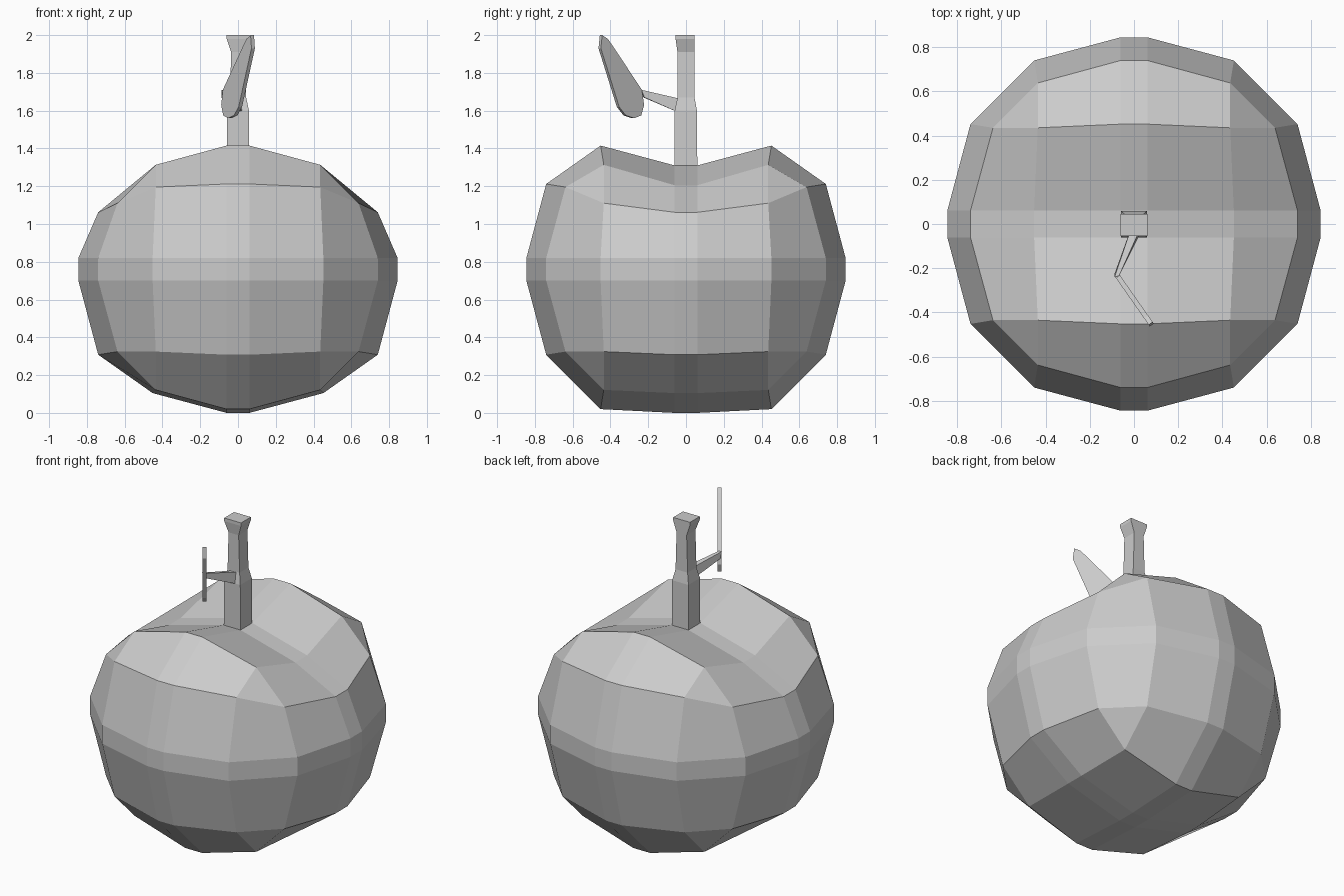
import bpy, bmesh
from mathutils import Vector

if "Cube" in bpy.data.objects:
    bpy.data.objects.remove(bpy.data.objects["Cube"])


def finish(name, bm):
    bmesh.ops.recalc_face_normals(bm, faces=bm.faces)
    mesh = bpy.data.meshes.new(name)
    bm.to_mesh(mesh)
    bm.free()
    obj = bpy.data.objects.new(name, mesh)
    bpy.context.collection.objects.link(obj)
    return obj


def loft(name, rings):
    """Skin a series of equal-length point rings and cap both ends."""
    bm = bmesh.new()
    loops = [[bm.verts.new(p) for p in ring] for ring in rings]
    n = len(loops[0])
    for a, b in zip(loops, loops[1:]):
        for i in range(n):
            j = (i + 1) % n
            bm.faces.new((a[i], a[j], b[j], b[i]))
    bm.faces.new(loops[0])
    bm.faces.new(loops[-1])
    return finish(name, bm)


# Fruit body: cube with a huge three-step bevel
CENTRE = 0.76
bm = bmesh.new()
bmesh.ops.create_cube(bm, size=1.69)
bmesh.ops.bevel(bm, geom=bm.edges[:], offset=0.785, segments=3,
                profile=0.5, affect='EDGES')

# Groove along x on top, slight flattening underneath
for v in bm.verts:
    x, y, z = abs(v.co.x), abs(v.co.y), v.co.z
    if z > 0.3:
        if y < 0.1:
            v.co.z -= 0.295 if x < 0.6 else 0.15
        elif y < 0.55:
            v.co.z -= 0.085
    elif z < -0.6 and y < 0.1:
        v.co.z += 0.085
    v.co.z += CENTRE
finish("fruit_body", bm)

# Stem: square rings (height, half width in x, front y, back y)
stem = [(1.29, .06, -.06, .06), (1.60, .058, -.06, .058),
        (1.67, .043, -.045, .045), (1.91, .036, -.045, .045),
        (1.98, .06, -.055, .045), (2.0, .06, -.055, .045)]
loft("stem", [[(-w, f, z), (w, f, z), (w, b, z), (-w, b, z)]
              for z, w, f, b in stem])

# Twig joining stem and leaf
loft("leaf_twig", [
    [(-.025, -.05, 1.595), (.025, -.05, 1.595),
     (.02, -.04, 1.665), (-.02, -.04, 1.665)],
    [(-.088, -.225, 1.67), (-.068, -.22, 1.67),
     (-.068, -.235, 1.71), (-.088, -.24, 1.71)]])

# Leaf: thin upright plate, outline in (y, z)
outline = [(-.457, 1.93), (-.45, 2.0), (-.42, 1.98), (-.385, 1.93),
           (-.24, 1.71), (-.228, 1.63), (-.243, 1.575), (-.28, 1.56),
           (-.325, 1.575), (-.36, 1.62)]
normal = Vector((.82, .57, 0)) * 0.011
flat = [Vector((-.075 - (y + .235) * 0.70, y, z)) for y, z in outline]
loft("leaf", [[p - normal for p in flat], [p + normal for p in flat]])
